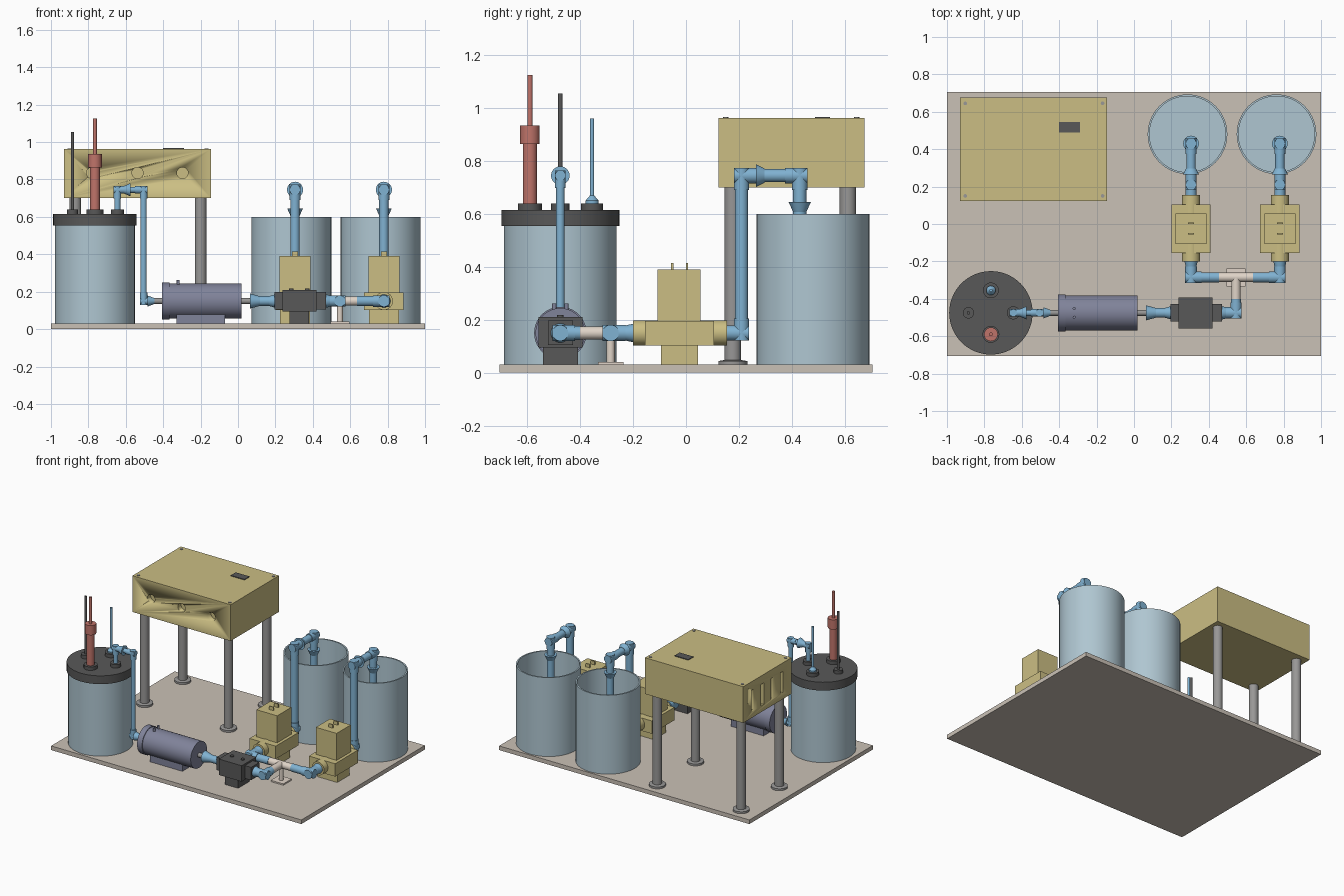
import bpy, bmesh, math
from mathutils import Vector

cube = bpy.data.objects.get("Cube")
if cube:
    bpy.data.objects.remove(cube, do_unlink=True)


def material(name, *rgb):
    lin = [((c / 255 + 0.055) / 1.055) ** 2.4 for c in rgb] + [1]
    m = bpy.data.materials.new(name)
    m.use_nodes = True
    m.diffuse_color = lin
    m.node_tree.nodes["Principled BSDF"].inputs["Base Color"].default_value = lin
    return m


STONE = material("warm grey board", 202, 193, 182)
OLIVE = material("khaki yellow", 203, 190, 131)
GLASS = material("pale blue tank", 175, 198, 209)
BLUE = material("pipe blue", 128, 178, 210)
DARK = material("charcoal", 88, 88, 88)
MOTOR = material("slate violet", 128, 131, 154)
STEEL = material("mid grey", 152, 151, 150)
RED = material("dusty red", 192, 116, 106)
CREAM = material("cream", 224, 212, 200)


def finish(name, bm, mat):
    bmesh.ops.recalc_face_normals(bm, faces=bm.faces)
    mesh = bpy.data.meshes.new(name)
    bm.to_mesh(mesh)
    bm.free()
    mesh.materials.append(mat)
    ob = bpy.data.objects.new(name, mesh)
    bpy.context.collection.objects.link(ob)
    bpy.ops.object.select_all(action='DESELECT')
    ob.select_set(True)
    bpy.context.view_layer.objects.active = ob
    bpy.ops.object.shade_smooth_by_angle(angle=math.radians(35))
    return ob


def box(name, mat, x, y, z):
    """Box from (min, max) ranges."""
    bm = bmesh.new()
    bmesh.ops.create_cube(bm, size=1)
    for v in bm.verts:
        v.co = [sum(r) / 2 + c * (r[1] - r[0]) for c, r in zip(v.co, (x, y, z))]
    return finish(name, bm, mat)


def turned(name, mat, start, axis, profile, sides=32):
    """Revolve (radius, distance) points about an axis, capping both ends."""
    bm = bmesh.new()
    turn = Vector((0, 0, 1)).rotation_difference(Vector(axis))
    rings = []
    for r, t in profile:
        angles = [2 * math.pi * i / sides for i in range(sides)]
        rings.append([bm.verts.new(Vector(start) + turn @ Vector(
            (r * math.cos(a), r * math.sin(a), t))) for a in angles])
    for a, b in zip(rings, rings[1:]):
        for i in range(sides):
            j = (i + 1) % sides
            bm.faces.new((a[i], a[j], b[j], b[i]))
    bm.faces.new(rings[0])
    bm.faces.new(rings[-1])
    return finish(name, bm, mat)


def rod(name, mat, a, b, r0, r1=None, sides=32):
    d = Vector(b) - Vector(a)
    return turned(name, mat, a, d.normalized(), [(r0, 0), (r0 if r1 is None else r1, d.length)], sides)


def pipe_run(name, points, r, mat=BLUE):
    """Straight pipes with square mitred elbow fittings at the inner points."""
    pts = [Vector(p) for p in points]
    for a, b in zip(pts, pts[1:]):
        rod(name + "_pipe", mat, a, b, r)
    for a, p, b in zip(pts, pts[1:], pts[2:]):
        for q in (a, b):
            d = (q - p).normalized()
            rod(name + "_elbow", mat, p - d * (r + 0.004), p + d * (r + 0.03), r + 0.004)


# Base board
box("base_board", STONE, (-1, 1), (-0.705, 0.705), (0, 0.03))

# Reactor vessel with lid, bosses and rods
RX, RY = -0.765, -0.475
rod("reactor_body", GLASS, (RX, RY, 0.03), (RX, RY, 0.56), 0.213, sides=64)
rod("reactor_lid", DARK, (RX, RY, 0.555), (RX, RY, 0.615), 0.223, sides=64)
for dx, dy, r in ((0, -0.115, 0.045), (-0.12, 0, 0.03), (0, 0.12, 0.042), (0.12, 0, 0.035)):
    rod("lid_boss", DARK, (RX + dx, RY + dy, 0.615), (RX + dx, RY + dy, 0.64), r)
turned("red_electrode", RED, (RX, RY - 0.115, 0.64), (0, 0, 1),
       [(0.027, 0), (0.027, 0.225), (0.037, 0.225), (0.037, 0.295), (0.01, 0.295), (0.01, 0.485)])
rod("grey_probe", DARK, (RX - 0.12, RY, 0.64), (RX - 0.12, RY, 1.055), 0.009)
turned("blue_probe", BLUE, (RX, RY + 0.12, 0.64), (0, 0, 1),
       [(0.025, 0), (0.025, 0.01), (0.008, 0.03), (0.008, 0.32)])

# Reactor outlet down to the motor-like heat exchanger
PZ = 0.15
pipe_run("reactor_outlet", [(-0.645, RY, 0.64), (-0.645, RY, 0.745), (-0.505, RY, 0.745),
                            (-0.505, RY, PZ), (-0.45, RY, PZ)], 0.016)
rod("outlet_reducer", BLUE, (-0.61, RY, 0.745), (-0.575, RY, 0.745), 0.02, 0.035)
rod("inlet_reducer", BLUE, (-0.485, RY, PZ), (-0.445, RY, PZ), 0.03, 0.015)
rod("through_rod", STEEL, (-0.45, RY, PZ), (0.09, RY, PZ), 0.016)

# Heat exchanger
turned("exchanger_body", MOTOR, (-0.405, RY, PZ), (1, 0, 0),
       [(0.099, 0), (0.099, 0.04), (0.094, 0.04), (0.094, 0.425)], 48)
box("exchanger_foot", MOTOR, (-0.33, -0.07), (RY - 0.06, RY + 0.06), (0.03, 0.09))
for dy in (-0.023, 0.023):
    rod("exchanger_terminal", MOTOR, (-0.32, RY + dy, 0.22), (-0.32, RY + dy, 0.262), 0.008, sides=12)

# Feed pump and its couplings
rod("pump_inlet_reducer", BLUE, (0.065, RY, PZ), (0.12, RY, PZ), 0.04, 0.025)
rod("pump_inlet_pipe", BLUE, (0.11, RY, PZ), (0.2, RY, PZ), 0.026)
rod("pump_inlet_collar", BLUE, (0.165, RY, PZ), (0.2, RY, PZ), 0.026, 0.036)
box("pump_body", DARK, (0.237, 0.42), (RY - 0.083, RY + 0.083), (0.095, 0.21))
box("pump_end_blocks", DARK, (0.195, 0.47), (RY - 0.047, RY + 0.047), (0.105, 0.198))
box("pump_foot", DARK, (0.275, 0.38), (RY - 0.066, RY + 0.066), (0.03, 0.1))
for x in (0.285, 0.37):
    rod("pump_bolt", DARK, (x, RY, 0.2), (x, RY, 0.218), 0.012, sides=12)

# Splitter manifold
MX, MY = 0.545, -0.285
pipe_run("pump_outlet", [(0.46, RY, PZ), (MX, RY, PZ), (MX, -0.4, PZ)], 0.026)
rod("pump_outlet_collar", BLUE, (0.47, RY, PZ), (0.505, RY, PZ), 0.036, 0.026)
rod("tee_stem", CREAM, (MX, -0.41, PZ), (MX, MY, PZ), 0.025)
rod("tee_bar", CREAM, (0.45, MY, PZ), (0.64, MY, PZ), 0.025)
rod("tee_post", CREAM, (MX, MY, 0.03), (MX, MY, PZ), 0.016)
box("tee_foot", CREAM, (MX - 0.05, MX + 0.05), (MY - 0.048, MY + 0.048), (0.03, 0.04))

# Two valve units, each feeding an open tank
for x, tank_x, side in ((0.305, 0.286, -1), (0.78, 0.762, 1)):
    pipe_run("manifold", [(MX + side * 0.09, MY, PZ), (x, MY, PZ), (x, -0.19, PZ)], 0.027)
    rod("valve_inlet_cone", BLUE, (x, -0.235, PZ), (x, -0.2, PZ), 0.027, 0.035)
    box("valve_foot", OLIVE, (x - 0.08, x + 0.08), (-0.095, 0.045), (0.03, 0.105))
    box("valve_block", OLIVE, (x - 0.105, x + 0.105), (-0.155, 0.105), (0.102, 0.195))
    rod("valve_ports", OLIVE, (x, -0.2, PZ), (x, 0.155, PZ), 0.048)
    box("valve_actuator", OLIVE, (x - 0.083, x + 0.083), (-0.107, 0.055), (0.19, 0.39))
    for y in (-0.052, 0.004):
        box("valve_terminal", OLIVE, (x - 0.016, x + 0.016), (y - 0.004, y + 0.004), (0.39, 0.415))
    pipe_run("tank_feed", [(x, 0.15, PZ), (x, 0.21, PZ), (x, 0.21, 0.745),
                           (x, 0.43, 0.745), (x, 0.43, 0.45)], 0.025)
    rod("feed_reducer", BLUE, (x, 0.265, 0.745), (x, 0.297, 0.745), 0.043, 0.027)
    rod("drop_reducer", BLUE, (x, 0.43, 0.605), (x, 0.43, 0.645), 0.024, 0.042)
    turned("storage_tank", GLASS, (tank_x, 0.48, 0.03), (0, 0, 1),
           [(0.213, 0), (0.213, 0.57), (0.203, 0.57), (0.203, 0.01)], 64)

# Control cabinet on four legs
cabinet = box("control_cabinet", OLIVE, (-0.93, -0.145), (0.123, 0.675), (0.7, 0.962))
cutters = [rod("hole_cutter", OLIVE, (x, 0.1, 0.835), (x, 0.16, 0.835), 0.03)
           for x in (-0.78, -0.537, -0.297)]
cutters += [box("vent_cutter", OLIVE, (-0.95, -0.9), (y - 0.015, y + 0.015), (0.745, 0.9))
            for y in (0.235, 0.345, 0.455, 0.565)]
for cutter in cutters:
    mod = cabinet.modifiers.new("cut", 'BOOLEAN')
    mod.operation = 'DIFFERENCE'
    mod.object = cutter
    mod.solver = 'EXACT'
    bpy.context.view_layer.objects.active = cabinet
    bpy.ops.object.modifier_apply(modifier=mod.name)
    bpy.data.objects.remove(cutter, do_unlink=True)
box("display_panel", DARK, (-0.4, -0.29), (0.488, 0.545), (0.96, 0.967))
for x in (-0.902, -0.168):
    for y in (0.15, 0.645):
        rod("cabinet_screw", STEEL, (x, y, 0.96), (x, y, 0.966), 0.01, sides=12)
for x in (-0.87, -0.2):
    for y in (0.177, 0.612):
        turned("cabinet_leg", STEEL, (x, y, 0.03), (0, 0, 1),
               [(0.055, 0), (0.055, 0.014), (0.031, 0.018), (0.031, 0.672)])
